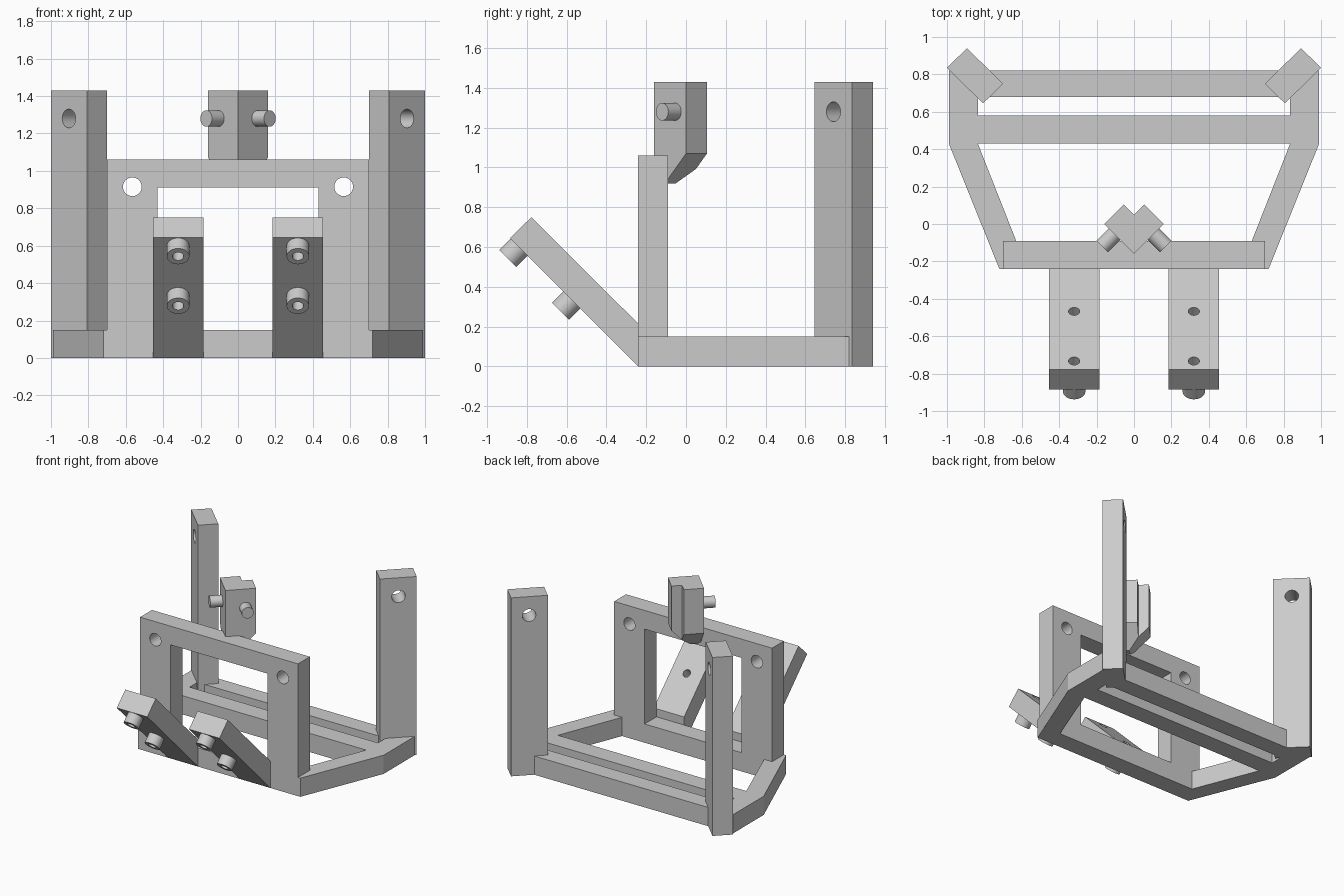
import bpy, bmesh
from mathutils import Vector

if "Cube" in bpy.data.objects:
    bpy.data.objects.remove(bpy.data.objects["Cube"])

grey = bpy.data.materials.new("plain grey")
grey.use_nodes = True
grey.diffuse_color = (0.6, 0.6, 0.6, 1)
grey.node_tree.nodes["Principled BSDF"].inputs["Base Color"].default_value = (0.6, 0.6, 0.6, 1)


def finish(name, bm):
    bmesh.ops.recalc_face_normals(bm, faces=bm.faces)
    mesh = bpy.data.meshes.new(name)
    bm.to_mesh(mesh)
    bm.free()
    mesh.materials.append(grey)
    obj = bpy.data.objects.new(name, mesh)
    bpy.context.collection.objects.link(obj)
    return obj


def prism_mesh(profile, axis, lo, hi):
    """Extrude a 2D profile along an axis from lo to hi."""
    bm = bmesh.new()
    place = {"x": lambda a, b: (lo, a, b), "y": lambda a, b: (a, lo, b),
             "z": lambda a, b: (a, b, lo)}[axis]
    face = bm.faces.new([bm.verts.new(place(a, b)) for a, b in profile])
    out = bmesh.ops.extrude_face_region(bm, geom=[face])
    step = Vector([(hi - lo) * (axis == k) for k in "xyz"])
    bmesh.ops.translate(bm, vec=step, verts=[v for v in out["geom"] if isinstance(v, bmesh.types.BMVert)])
    return bm


def prism(name, profile, axis, lo, hi):
    return finish(name, prism_mesh(profile, axis, lo, hi))


def rect(a0, a1, b0, b1):
    return [(a0, b0), (a1, b0), (a1, b1), (a0, b1)]


def rod(name, start, end, radius):
    """Round rod between two points."""
    start, end = Vector(start), Vector(end)
    d = end - start
    bm = bmesh.new()
    bmesh.ops.create_cone(bm, cap_ends=True, segments=32, radius1=radius, radius2=radius, depth=d.length)
    bm.transform(d.to_track_quat("Z", "Y").to_matrix().to_4x4())
    bmesh.ops.translate(bm, vec=(start + end) / 2, verts=bm.verts)
    return finish(name, bm)


def activate(obj):
    bpy.ops.object.select_all(action="DESELECT")
    obj.select_set(True)
    bpy.context.view_layer.objects.active = obj


def drill(obj, start, end, radius):
    """Bore a round hole through an object."""
    cutter = rod("cutter", start, end, radius)
    cutter.hide_render = True
    mod = obj.modifiers.new("bore", "BOOLEAN")
    mod.object, mod.operation, mod.solver = cutter, "DIFFERENCE", "EXACT"
    activate(obj)
    bpy.ops.object.modifier_apply(modifier=mod.name)
    bpy.data.objects.remove(cutter)


def smooth(obj):
    activate(obj)
    bpy.ops.object.shade_smooth_by_angle(angle=0.6)


def mirror(obj):
    obj.modifiers.new("mirror", "MIRROR").use_mirror_merge = False


# Upright front frame with window and two holes
H, T = 1.06, 0.15
frame = prism("front_frame", rect(-0.70, 0.70, 0, H), "y", -0.24, -0.09)
window = prism("window_cutter", rect(-0.43, 0.43, T, 0.91), "y", -0.5, 0.2)
window.hide_render = True
mod = frame.modifiers.new("window", "BOOLEAN")
mod.object, mod.operation, mod.solver = window, "DIFFERENCE", "EXACT"
activate(frame)
bpy.ops.object.modifier_apply(modifier=mod.name)
bpy.data.objects.remove(window)
for s in (-1, 1):
    drill(frame, (s * 0.565, -0.5, 0.915), (s * 0.565, 0.2, 0.915), 0.05)
smooth(frame)

# Base: angled side rails and two cross beams
rail = prism("side_rail", [(0.70, -0.24), (0.72, -0.24), (0.99, 0.43), (0.99, 0.82),
                           (0.835, 0.82), (0.835, 0.43), (0.63, -0.09), (0.70, -0.09)], "z", 0, T)
mirror(rail)
for name, y0, y1 in (("middle_beam", 0.43, 0.58), ("rear_beam", 0.68, 0.82)):
    prism(name, rect(-0.835, 0.835, y0, y1), "z", 0, T)

# Rear corner posts, turned 45 degrees, with a hole near the top
post = prism("rear_post", [(1.0, 0.835), (0.893, 0.94), (0.70, 0.75), (0.807, 0.645)], "z", 0, 1.43)
drill(post, (1.105, 0.54, 1.28), (0.705, 0.94, 1.28), 0.05)
smooth(post)
mirror(post)

# Sloping front arms with hollow pegs underneath
arm = prism("front_arm", [(-0.24, 0), (-0.24, 0.215), (-0.777, 0.75), (-0.885, 0.645)], "x", 0.185, 0.455)
for y, z in ((-0.839, 0.599), (-0.574, 0.334)):
    ends = (0.32, y - 0.2, z - 0.2), (0.32, y + 0.25, z + 0.25)
    drill(arm, *ends, 0.03)
    peg = rod("arm_peg", (0.32, y, z), (0.32, y - 0.056, z - 0.056), 0.06)
    drill(peg, *ends, 0.03)
    smooth(peg)
    mirror(peg)
smooth(arm)
mirror(arm)

# Centre block: V-shaped plan with mitred sloping underside
bm = prism_mesh([(0, -0.16), (0.16, 0), (0.055, 0.105), (0, 0.05)], "z", 0.92, 1.43)
cut = bmesh.ops.bisect_plane(bm, geom=bm.verts[:] + bm.edges[:] + bm.faces[:], plane_co=(0.16, 0, 1.07),
                             plane_no=(-1, -1, 2 ** 0.5), clear_inner=True)
edges = [e for e in cut["geom_cut"] if isinstance(e, bmesh.types.BMEdge)]
bmesh.ops.holes_fill(bm, edges=edges)
mirror(finish("centre_block", bm))

# Pegs on the block's two front faces
peg = rod("block_peg", (0.09, -0.04, 1.28), (0.17, -0.12, 1.28), 0.044)
smooth(peg)
mirror(peg)
